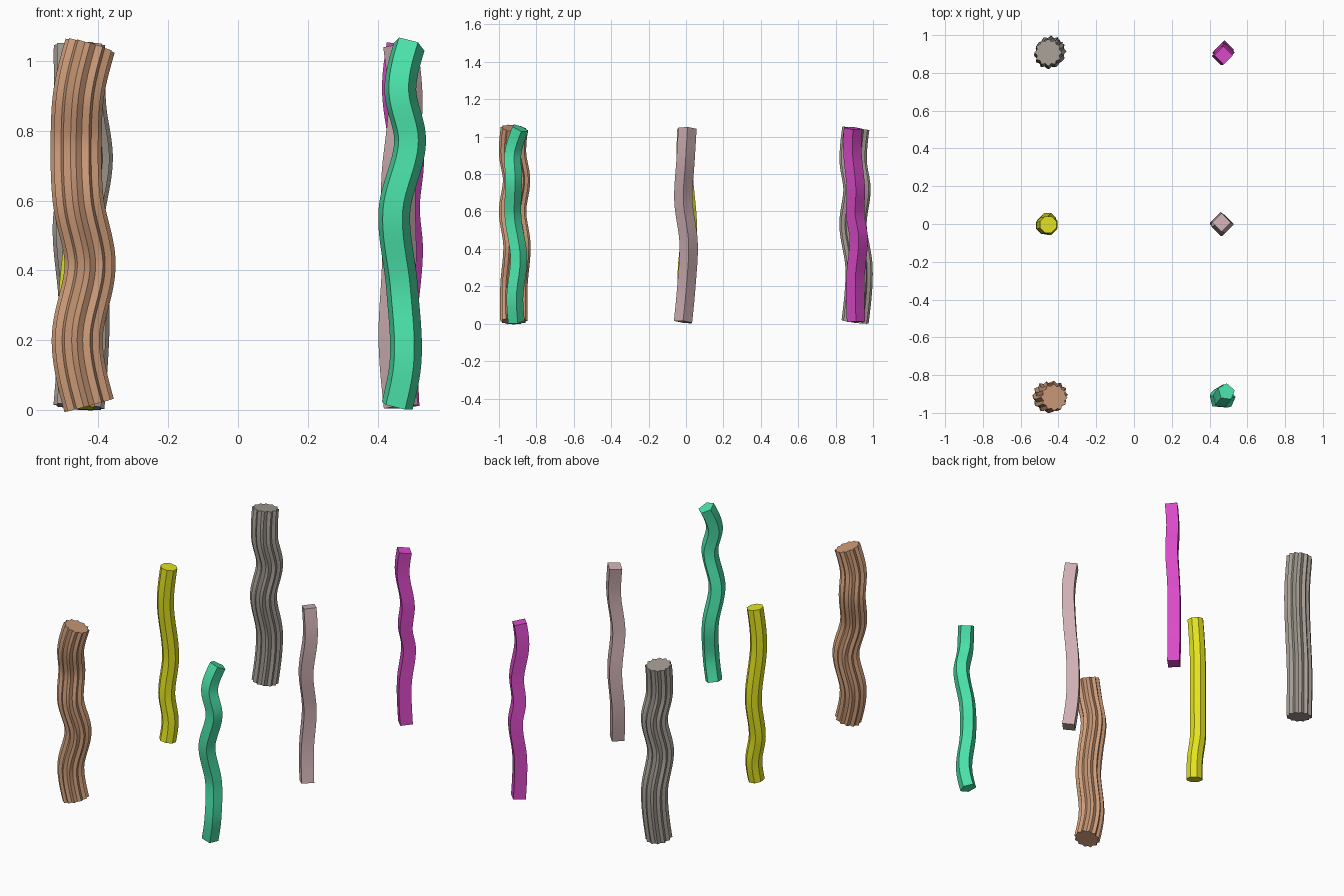
import bpy, math
from mathutils import Vector

if "Cube" in bpy.data.objects:
    bpy.data.objects.remove(bpy.data.objects["Cube"])


def polygon(sides, r, turn=0.0):
    return [(r * math.cos(turn + math.tau * i / sides), r * math.sin(turn + math.tau * i / sides))
            for i in range(sides)]


def fluted(count, outer, inner):
    return [((outer, inner)[i % 2] * math.cos(math.pi * i / count),
             (outer, inner)[i % 2] * math.sin(math.pi * i / count)) for i in range(2 * count)]


def slopes(pts):
    # finite-difference slopes over height, relaxed at both ends
    sec = [(b - a) / (b.z - a.z) for a, b in zip(pts, pts[1:])]
    mid = [(a + b) / 2 for a, b in zip(sec, sec[1:])]
    return [1.5 * sec[0] - 0.5 * mid[0]] + mid + [1.5 * sec[-1] - 0.5 * mid[-1]]


def wavy_path(pts, steps=14):
    # smooth path through the points, giving (position, tangent)
    pts = [Vector(p) for p in pts]
    m = slopes(pts)
    out = []
    for i in range(len(pts) - 1):
        p, q = pts[i], pts[i + 1]
        h = q.z - p.z
        last = i == len(pts) - 2
        for k in range(steps + last):
            t = k / steps
            pos = ((2*t**3 - 3*t*t + 1) * p + (t**3 - 2*t*t + t) * h * m[i]
                   + (3*t*t - 2*t**3) * q + (t**3 - t*t) * h * m[i + 1])
            tan = ((6*t*t - 6*t) * (p - q) / h + (3*t*t - 4*t + 1) * m[i]
                   + (3*t*t - 2*t) * m[i + 1])
            out.append((pos, tan.normalized()))
    return out


def column(name, profile, pts, color):
    verts, faces, n = [], [], len(profile)
    path = wavy_path(pts)
    for pos, tan in path:
        rot = Vector((0, 0, 1)).rotation_difference(tan)
        verts += [pos + rot @ Vector((x, y, 0)) for x, y in profile]
    for r in range(len(path) - 1):
        for i in range(n):
            j = (i + 1) % n
            faces.append((r*n + i, r*n + j, (r+1)*n + j, (r+1)*n + i))
    faces.append(tuple(reversed(range(n))))
    faces.append(tuple(range((len(path) - 1) * n, len(path) * n)))
    me = bpy.data.meshes.new(name)
    me.from_pydata(verts, [], faces)
    ob = bpy.data.objects.new(name, me)
    bpy.context.collection.objects.link(ob)
    mat = bpy.data.materials.new(name + "_colour")
    mat.diffuse_color = (*color, 1)
    mat.use_nodes = True
    mat.node_tree.nodes["Principled BSDF"].inputs["Base Color"].default_value = mat.diffuse_color
    me.materials.append(mat)
    bpy.ops.object.select_all(action='DESELECT')
    ob.select_set(True)
    bpy.context.view_layer.objects.active = ob
    bpy.ops.object.shade_smooth_by_angle(angle=math.radians(25))


# front row: fluted column and five-sided column
column("brown_fluted_column", fluted(12, .073, .061),
       [(-.426, -.92, .014), (-.46, -.92, .2), (-.423, -.904, .42), (-.457, -.927, .6),
        (-.463, -.906, .77), (-.455, -.927, .91), (-.423, -.918, 1.043)], (.61, .33, .19))
column("teal_pentagon_column", polygon(5, .048, math.radians(13)),
       [(.454, -.91, .012), (.478, -.918, .14), (.468, -.897, .35), (.446, -.928, .57),
        (.491, -.925, .77), (.463, -.927, .92), (.489, -.888, 1.045)], (.07, .76, .4))

# middle row: eight-sided column and square column
column("yellow_octagon_column", polygon(8, .047, math.pi / 8),
       [(-.455, -.014, .01), (-.448, 0, .13), (-.47, -.001, .28), (-.456, .016, .5),
        (-.474, -.008, .83), (-.454, -.003, 1.04)], (.77, .77, .015))
column("pink_square_column", polygon(4, .049),
       [(.466, -.016, .01), (.451, .002, .2), (.461, .014, .43), (.459, -.014, .66),
        (.479, -.002, .88), (.464, .008, 1.045)], (.62, .43, .45))

# back row: fluted column and square column
column("grey_fluted_column", fluted(12, .073, .061),
       [(-.455, .904, .01), (-.44, .925, .3), (-.457, .893, .53), (-.431, .914, .72),
        (-.45, .894, .87), (-.454, .908, 1.045)], (.37, .33, .29))
column("magenta_square_column", polygon(4, .049),
       [(.47, .909, .01), (.464, .906, .25), (.48, .923, .46), (.471, .905, .58),
        (.483, .908, .72), (.461, .89, .92), (.474, .893, 1.045)], (.7, .07, .58))
